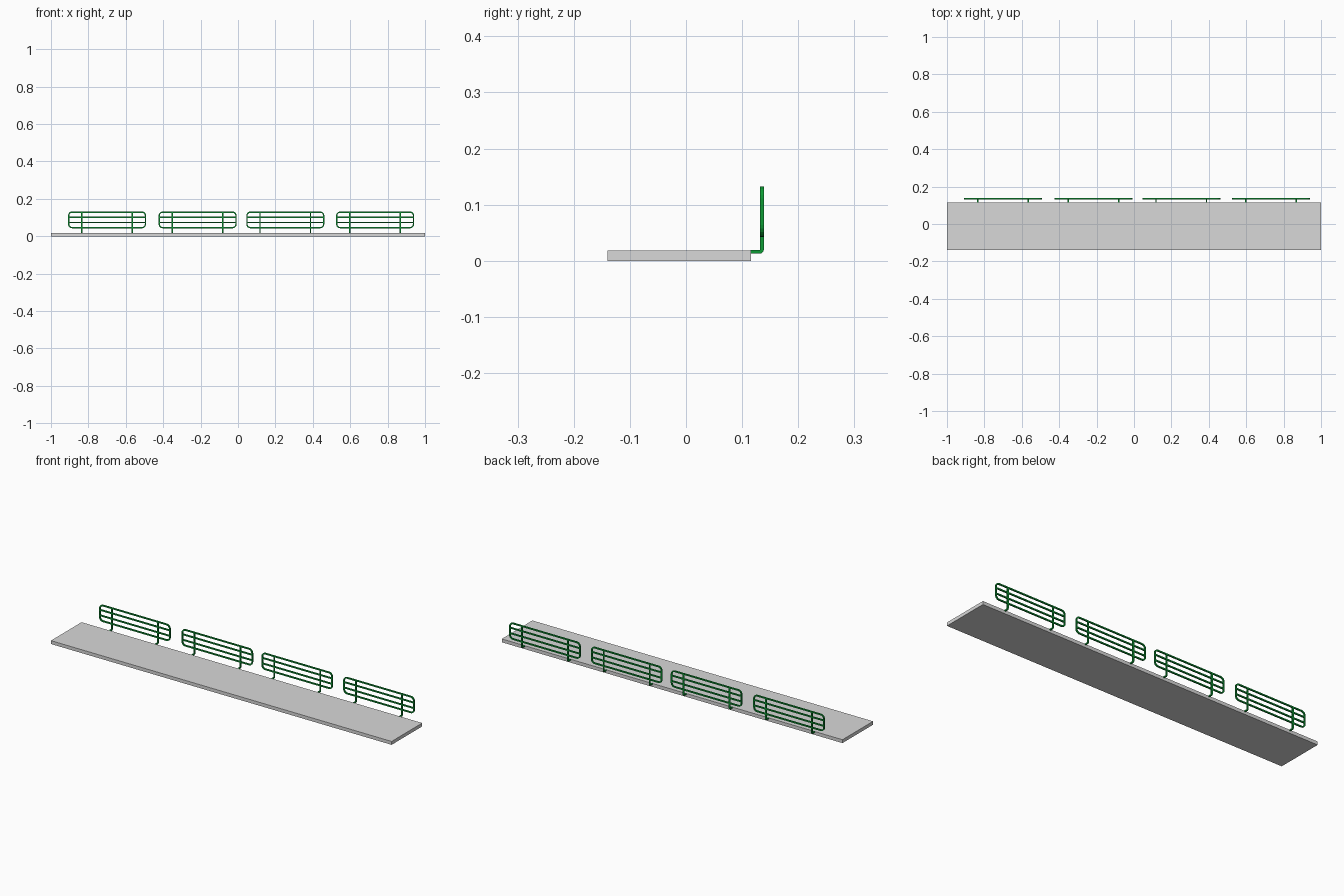
import bpy
import bmesh
import math
from mathutils import Vector

if "Cube" in bpy.data.objects:
    bpy.data.objects.remove(bpy.data.objects["Cube"])


def material(name, rgb):
    mat = bpy.data.materials.new(name)
    mat.use_nodes = True
    mat.diffuse_color = (*rgb, 1)
    mat.node_tree.nodes["Principled BSDF"].inputs["Base Color"].default_value = (*rgb, 1)
    return mat


concrete = material("concrete grey", (0.69, 0.69, 0.69))
green = material("painted green", (0.004, 0.33, 0.035))

HALF_BAR = 0.0034
RAIL_Y = 0.1355
HALF_W, LOW, HIGH = 0.205, 0.046, 0.129


def bar(name, points, normal, closed=False):
    """Square bar swept along a path lying in the plane with the given normal."""
    pts = [Vector(p) for p in points]
    normal = Vector(normal)
    count = len(pts)
    bm = bmesh.new()
    rings = []
    for i, p in enumerate(pts):
        before = pts[i - 1] if closed or i > 0 else p
        after = pts[(i + 1) % count] if closed or i < count - 1 else p
        side = (after - before).normalized().cross(normal)
        rings.append([bm.verts.new(p + HALF_BAR * (a * side + b * normal))
                      for a, b in ((1, 1), (-1, 1), (-1, -1), (1, -1))])
    for i in range(count if closed else count - 1):
        r0, r1 = rings[i], rings[(i + 1) % count]
        for k in range(4):
            j = (k + 1) % 4
            bm.faces.new((r0[k], r0[j], r1[j], r1[k]))
    if not closed:
        bm.faces.new(rings[0])
        bm.faces.new(rings[-1])
    bmesh.ops.recalc_face_normals(bm, faces=bm.faces)
    mesh = bpy.data.meshes.new(name)
    bm.to_mesh(mesh)
    bm.free()
    mesh.materials.append(green)
    obj = bpy.data.objects.new(name, mesh)
    bpy.context.collection.objects.link(obj)


def arc(cx, cz, r, start, steps=5):
    """Quarter circle of (horizontal, vertical) points."""
    angles = [math.radians(start + 90 * i / steps) for i in range(steps + 1)]
    return [(cx + r * math.cos(a), cz + r * math.sin(a)) for a in angles]


# Pavement slab
bpy.ops.mesh.primitive_cube_add(size=1, location=(0, -0.012, 0.009))
slab = bpy.context.object
slab.name = "pavement_slab"
slab.scale = (2, 0.256, 0.018)
bpy.ops.object.transform_apply(location=False, rotation=False, scale=True)
slab.data.materials.append(concrete)

# Four railing panels along the back edge
for n, cx in enumerate((-0.700, -0.216, 0.253, 0.733), 1):
    # Rounded outer frame
    r = 0.018
    corners = [(1, HIGH, 0), (-1, HIGH, 90), (-1, LOW, 180), (1, LOW, 270)]
    loop = []
    for sx, z, start in corners:
        cz = z - r if z == HIGH else z + r
        loop += arc(cx + sx * (HALF_W - r), cz, r, start)
    bar(f"railing_frame_{n}", [(x, RAIL_Y, z) for x, z in loop], (0, 1, 0), True)

    # Inner horizontal bars
    for label, z in (("lower", 0.073), ("upper", 0.102)):
        bar(f"{label}_bar_{n}",
            [(cx - HALF_W, RAIL_Y, z), (cx + HALF_W, RAIL_Y, z)], (0, 1, 0))

    # Posts that bend forward into the slab edge
    for side, label in ((-1, "right"), (1, "left")):
        x = cx + side * 0.135
        bend = arc(RAIL_Y - 0.004, 0.020, 0.004, 270, 3)
        path = [(x, 0.115, 0.016)] + [(x, y, z) for y, z in bend] + [(x, RAIL_Y, HIGH)]
        bar(f"{label}_post_{n}", path, (1, 0, 0))
